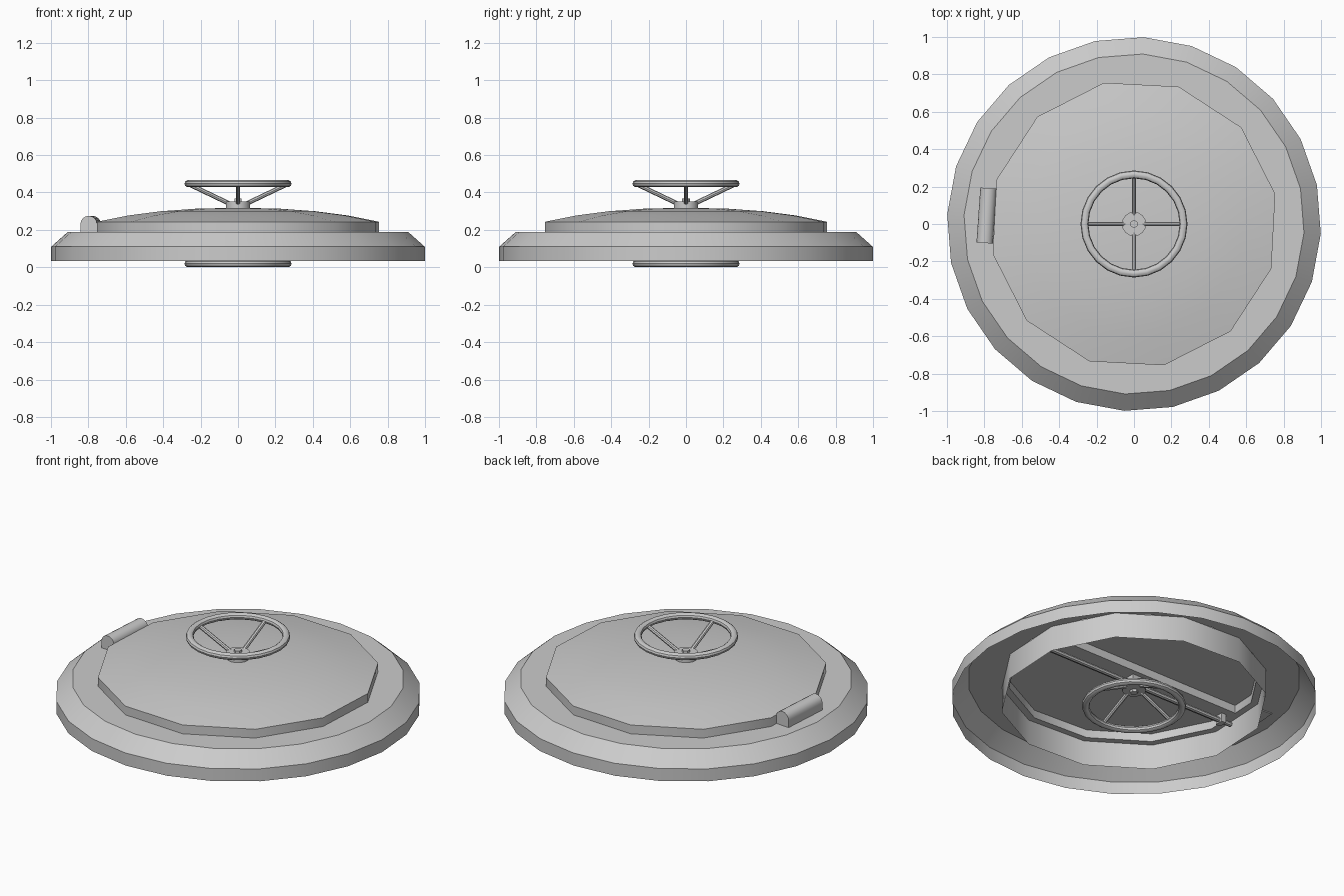
import bpy, bmesh, math
from mathutils import Vector, Matrix

if "Cube" in bpy.data.objects:
    bpy.data.objects.remove(bpy.data.objects["Cube"])

steel = bpy.data.materials.new("grey_steel")
steel.diffuse_color = (0.6, 0.6, 0.6, 1)
steel.use_nodes = True
steel.node_tree.nodes["Principled BSDF"].inputs["Base Color"].default_value = steel.diffuse_color
TURN = math.radians(-3)  # the whole lid is turned slightly


def finish(name, bm, fix_normals=True):
    bmesh.ops.remove_doubles(bm, verts=bm.verts, dist=1e-5)
    if fix_normals:
        bmesh.ops.recalc_face_normals(bm, faces=bm.faces)
    me = bpy.data.meshes.new(name)
    bm.to_mesh(me)
    bm.free()
    me.materials.append(steel)
    ob = bpy.data.objects.new(name, me)
    bpy.context.collection.objects.link(ob)
    bpy.ops.object.select_all(action='DESELECT')
    ob.select_set(True)
    bpy.context.view_layer.objects.active = ob
    bpy.ops.object.shade_smooth_by_angle(angle=math.radians(35))
    return ob


def lathe(name, profile, sides, start=0.0):
    """Revolve (radius, z) points around the z axis."""
    bm = bmesh.new()
    rings = []
    for r, z in profile:
        if r == 0:
            rings.append([bm.verts.new((0, 0, z))] * sides)
        else:
            rings.append([bm.verts.new((r * math.cos(start + math.tau * i / sides),
                                        r * math.sin(start + math.tau * i / sides), z))
                          for i in range(sides)])
    for a, b in zip(rings, rings[1:]):
        for i in range(sides):
            j = (i + 1) % sides
            bm.faces.new(list(dict.fromkeys((a[i], a[j], b[j], b[i]))))
    return finish(name, bm, False)


def box(name, lo, hi):
    bm = bmesh.new()
    lo, hi = Vector(lo), Vector(hi)
    bmesh.ops.create_cube(bm, size=1, matrix=Matrix.Translation((lo + hi) / 2)
                          @ Matrix.Diagonal((*(hi - lo), 1)))
    return finish(name, bm)


def rod(name, p, q, radius, sides=8):
    p, q = Vector(p), Vector(q)
    bm = bmesh.new()
    m = Matrix.Translation((p + q) / 2) @ (q - p).to_track_quat('Z', 'Y').to_matrix().to_4x4()
    bmesh.ops.create_cone(bm, cap_ends=True, segments=sides, radius1=radius,
                          radius2=radius, depth=(q - p).length, matrix=m)
    return finish(name, bm)


# Outer frame: wall, chamfer and flat flange
lathe("outer_frame", [(1, .035), (1, .11), (.91, .19), (.705, .19)], 24, TURN)

# Domed lid
lathe("domed_lid", [(.772, .19), (.772, .243), (.6, .277), (.42, .300),
                    (.22, .314), (0, .318)], 12, math.radians(12))

# Collar below the lid, with a ledge and a recessed ceiling
lathe("lower_collar", [(.73, .035), (.73, .187), (.69, .187), (.69, .235), (0, .235)],
      12, math.radians(12))
box("cross_beam", (-.68, -.07, .187), (.68, .07, .236))

# Locking bar with guides
rod("locking_bar", (-.69, 0, .155), (.69, 0, .155), .014)
for s, side in ((-1, "left"), (1, "right")):
    box(side + "_bar_guide", (s * .62 - .015, -.025, .135), (s * .62 + .015, .025, .19))
box("lock_block", (-.04, -.04, .135), (.04, .04, .19))

# Hinge block with a rounded top, extruded along its length
bm = bmesh.new()
outline = [(-.044, .185)] + [(-.044 * math.cos(math.pi * i / 8), .233 + .042 * math.sin(math.pi * i / 8))
                             for i in range(9)] + [(.044, .185)]
face = bm.faces.new([bm.verts.new((x, -.147, z)) for x, z in outline])
out = bmesh.ops.extrude_face_region(bm, geom=[face])
bmesh.ops.translate(bm, verts=[v for v in out["geom"] if isinstance(v, bmesh.types.BMVert)],
                    vec=(0, .294, 0))
bmesh.ops.rotate(bm, verts=bm.verts, matrix=Matrix.Rotation(math.radians(-4), 3, 'Z'))
bmesh.ops.translate(bm, verts=bm.verts, vec=(-.788, .045, 0))
finish("hinge_block", bm)


# Hand wheels: the lower one mirrors the upper one
def hand_wheel(label, z0, up):
    def h(d):
        return z0 + up * d
    ring = [(.265 + .021 * math.cos(up * math.tau * i / 10),
             h(.129 + .0195 * math.sin(up * math.tau * i / 10) * up)) for i in range(11)]
    lathe(label + "_wheel_rim", ring, 24)
    rod(label + "_wheel_hub", (0, 0, h(0)), (0, 0, h(.035)), .065, 16)
    rod(label + "_wheel_bolt", (0, 0, h(.035)), (0, 0, h(.05)), .022, 6)
    for i in range(4):
        c, s = round(math.cos(i * math.pi / 2)), round(math.sin(i * math.pi / 2))
        rod(f"{label}_wheel_spoke_{i + 1}", (c * .045, s * .045, h(.022)),
            (c * .258, s * .258, h(.124)), .012)


hand_wheel("upper", .318, 1)
hand_wheel("lower", .1485, -1)
rod("lower_shaft", (0, 0, .12), (0, 0, .24), .03, 12)
